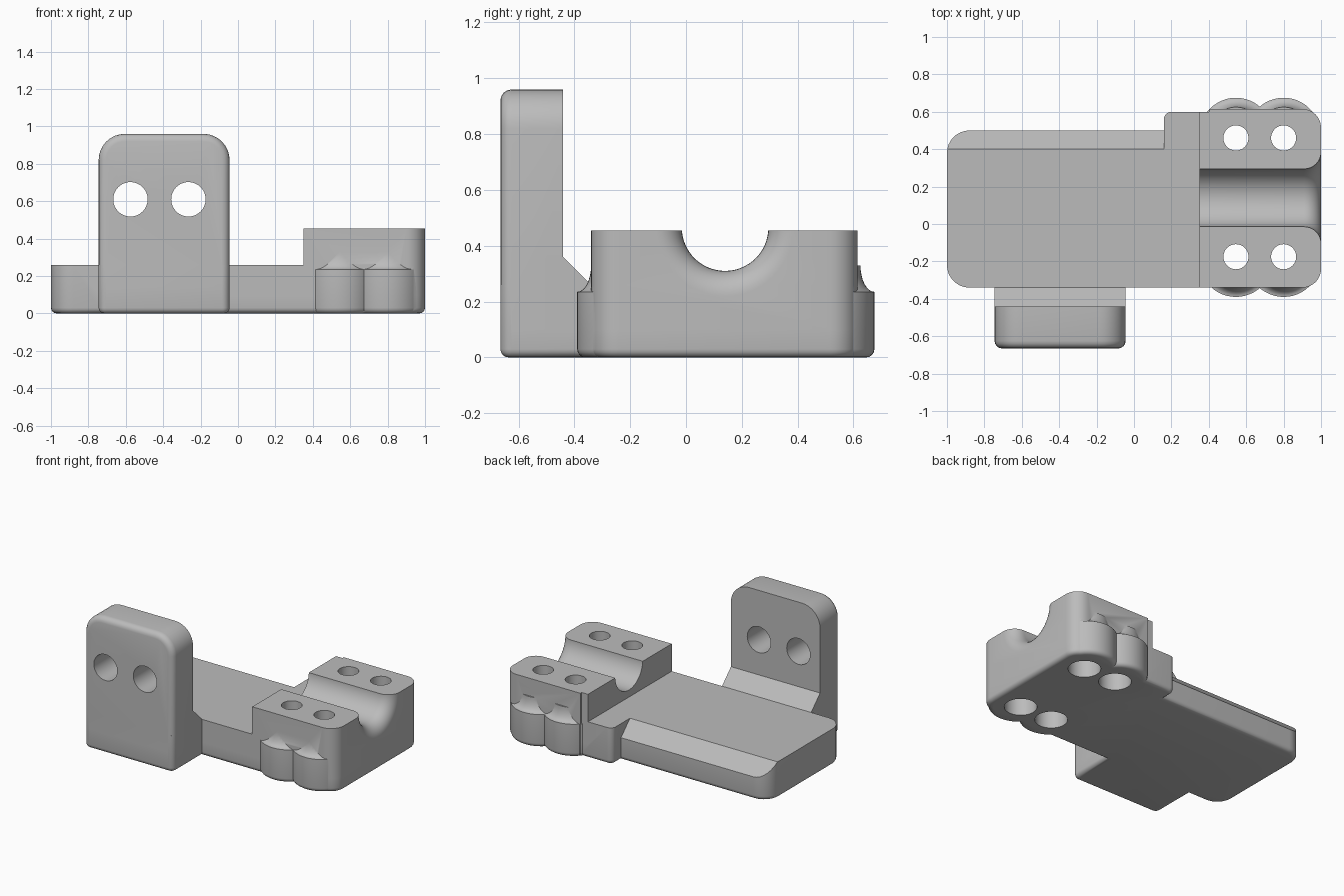
import bpy, bmesh, math
from mathutils import Vector

if "Cube" in bpy.data.objects:
    bpy.data.objects.remove(bpy.data.objects["Cube"])

grey = bpy.data.materials.new("plain_grey")
grey.use_nodes = True
grey.diffuse_color = (0.5, 0.5, 0.5, 1)
grey.node_tree.nodes["Principled BSDF"].inputs["Base Color"].default_value = (0.5, 0.5, 0.5, 1)


def place(u, v, w, axes):
    """Send local u, v, w to the world axes named, e.g. 'yzx'."""
    co = dict(zip(axes, (u, v, w)))
    return Vector((co["x"], co["y"], co["z"]))


def finish(name, bm):
    bmesh.ops.recalc_face_normals(bm, faces=bm.faces)
    mesh = bpy.data.meshes.new(name)
    bm.to_mesh(mesh)
    bm.free()
    mesh.materials.append(grey)
    ob = bpy.data.objects.new(name, mesh)
    bpy.context.collection.objects.link(ob)
    return ob


def rounded(corners, steps=8):
    """Outline from (x, y, radius) corners; rounded ones are square corners."""
    out = []
    for i, (x, y, r) in enumerate(corners):
        p = Vector((x, y))
        if not r:
            out.append(p)
            continue
        a = (Vector(corners[i - 1][:2]) - p).normalized()
        b = (Vector(corners[(i + 1) % len(corners)][:2]) - p).normalized()
        centre = p + r * (a + b)
        for k in range(steps + 1):
            t = math.pi / 2 * k / steps
            out.append(centre - r * (b * math.cos(t) + a * math.sin(t)))
    return out


def prism(name, outline, lo, hi, axes="xyz", fillet=0):
    """Extruded outline with an optional fillet round its low end."""
    bm = bmesh.new()
    n = len(outline)
    low = [bm.verts.new(place(p[0], p[1], lo, axes)) for p in outline]
    high = [bm.verts.new(place(p[0], p[1], hi, axes)) for p in outline]
    end = bm.faces.new(low)
    bm.faces.new(high)
    for i in range(n):
        j = (i + 1) % n
        bm.faces.new((low[i], low[j], high[j], high[i]))
    bmesh.ops.recalc_face_normals(bm, faces=bm.faces)
    if fillet:
        bmesh.ops.bevel(bm, geom=list(end.edges), offset=fillet, segments=4,
                        profile=0.5, affect="EDGES", clamp_overlap=False)
    return finish(name, bm)


def lathe(name, profile, cu, cv, axes="xyz", sides=48):
    """Turned solid from (radius, height) pairs about an axis through cu, cv."""
    bm = bmesh.new()
    rings = []
    for r, h in profile:
        angles = [math.tau * k / sides for k in range(sides)]
        rings.append([bm.verts.new(place(cu + r * math.cos(t), cv + r * math.sin(t), h, axes))
                      for t in angles])
    bm.faces.new(rings[0])
    bm.faces.new(rings[-1])
    for a, b in zip(rings, rings[1:]):
        for k in range(sides):
            j = (k + 1) % sides
            bm.faces.new((a[k], a[j], b[j], b[k]))
    return finish(name, bm)


def combine(body, tool, operation):
    mod = body.modifiers.new("combine", "BOOLEAN")
    mod.operation, mod.solver, mod.object = operation, "EXACT", tool
    bpy.context.view_layer.objects.active = body
    bpy.ops.object.modifier_apply(modifier=mod.name)
    bpy.data.objects.remove(tool)


def arc(steps=8):
    return [math.pi / 2 * k / steps for k in range(steps + 1)]


# Base plate with its foot, step and filleted underside
left, right = -0.745, -0.045
body = prism("mounting_bracket", rounded([
    (-1, -0.34, 0.12), (left, -0.34, 0), (left, -0.665, 0.04), (right, -0.665, 0.04),
    (right, -0.34, 0), (1, -0.34, 0.1), (1, 0.615, 0.1), (0.4, 0.615, 0),
    (0.4, 0.6, 0), (0.16, 0.6, 0.04), (0.16, 0.5, 0), (-1, 0.5, 0.12)]),
    0, 0.26, fillet=0.03)

# Sloped rear edge of the plate
combine(body, prism("slope_cutter", [(0.4, 0.26), (0.52, 0.14), (0.7, 0.14), (0.7, 0.4), (0.4, 0.4)],
                    -1.2, 0.16, "yzx"), "DIFFERENCE")

# Upright plate and the gusset behind it
combine(body, prism("upright_plate", rounded([
    (left, 0.1, 0), (right, 0.1, 0), (right, 0.96, 0.14), (left, 0.96, 0.14)]),
    -0.665, -0.44, "xzy", fillet=0.04), "UNION")
combine(body, prism("gusset", [(-0.5, 0.1), (-0.3, 0.1), (-0.3, 0.22), (-0.44, 0.36), (-0.5, 0.36)],
                    left, right, "yzx"), "UNION")

# Clamp block
combine(body, prism("clamp_block", rounded([
    (0.35, -0.34, 0), (1, -0.34, 0.1), (1, 0.615, 0.1), (0.4, 0.615, 0),
    (0.4, 0.6, 0), (0.35, 0.6, 0)]), 0.1, 0.455), "UNION")

# Bolt bosses: rounded foot, straight side, hollow-curved shoulder
boss = [(0.165 + 0.03 * math.sin(t), 0.03 - 0.03 * math.cos(t)) for t in arc(4)]
boss += [(0.195 - 0.05 * math.sin(t), 0.33 - 0.095 * math.cos(t)) for t in arc()]
bolts_x = (0.545, 0.80)
for x in bolts_x:
    for y in (-0.195, 0.48):
        combine(body, lathe("bolt_boss", boss, x, y), "UNION")

# Rod groove, flared at its outer end
groove = [(0.155, 0.3)]
groove += [(0.245 - 0.09 * math.cos(t), 0.91 + 0.09 * math.sin(t)) for t in arc()]
groove += [(0.245, 1.1)]
combine(body, lathe("groove_cutter", groove, 0.14, 0.465, "yzx", 64), "DIFFERENCE")

# Counterbored bolt holes
hole = [(0.105, -0.1), (0.105, 0.2), (0.067, 0.2), (0.067, 0.6)]
for x in bolts_x:
    for y in (-0.175, 0.46):
        combine(body, lathe("bolt_hole_cutter", hole, x, y), "DIFFERENCE")

# Holes through the upright plate
for x in (-0.575, -0.265):
    combine(body, lathe("plate_hole_cutter", [(0.092, -0.8), (0.092, -0.4)], x, 0.61, "xzy"), "DIFFERENCE")

bpy.ops.object.select_all(action="DESELECT")
body.select_set(True)
bpy.context.view_layer.objects.active = body
bpy.ops.object.shade_smooth_by_angle(angle=math.radians(30))
